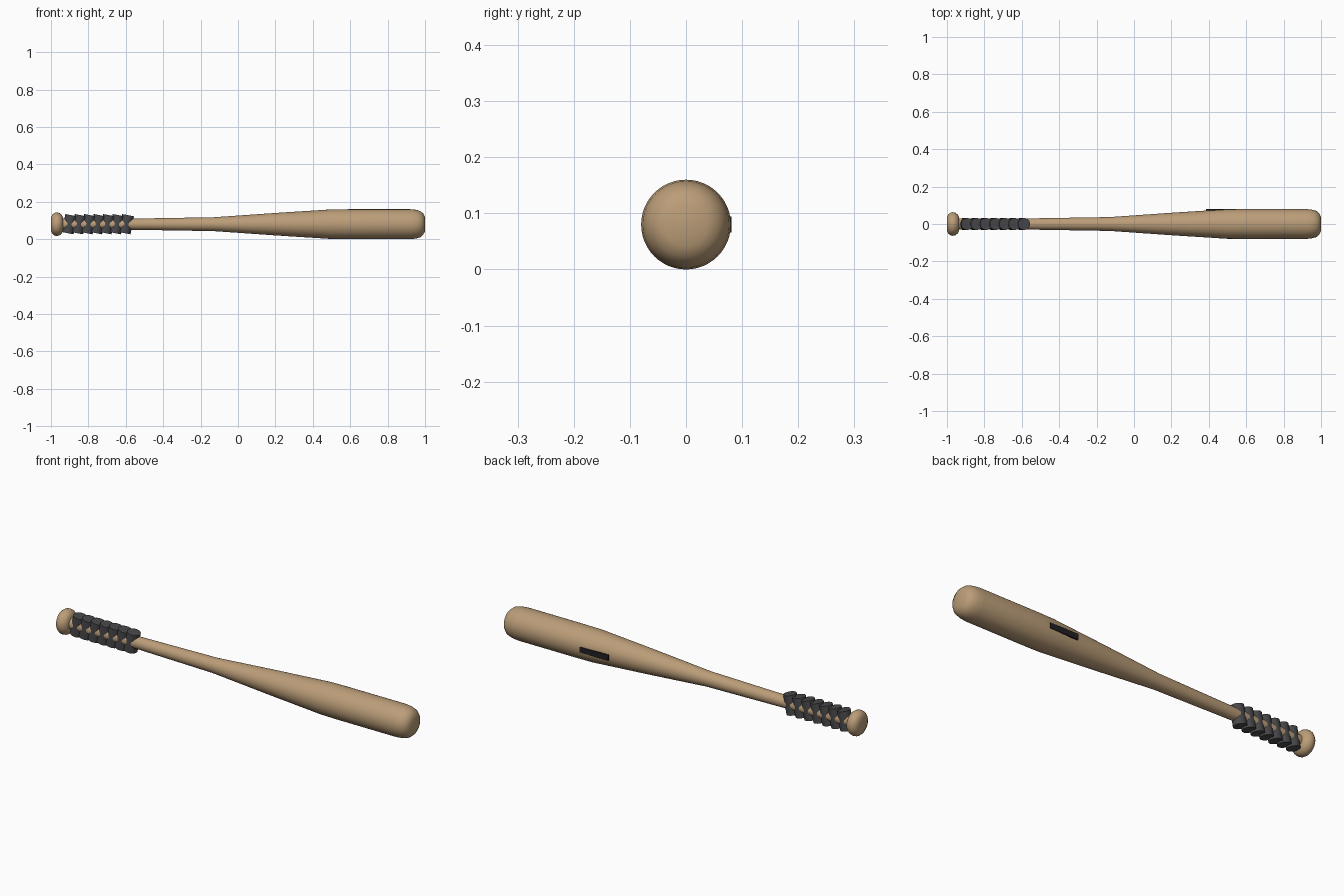
import bpy, bmesh, math
from mathutils import Matrix, Vector

cube = bpy.data.objects.get("Cube")
if cube:
    bpy.data.objects.remove(cube, do_unlink=True)

AXIS_Z = 0.08


def material(name, rgb):
    mat = bpy.data.materials.new(name)
    mat.use_nodes = True
    color = (*rgb, 1.0)
    mat.diffuse_color = color
    bsdf = mat.node_tree.nodes["Principled BSDF"]
    bsdf.inputs["Base Color"].default_value = color
    bsdf.inputs["Roughness"].default_value = 0.6
    return mat


def finish(name, bm, mat, smooth=True):
    bmesh.ops.recalc_face_normals(bm, faces=bm.faces)
    mesh = bpy.data.meshes.new(name)
    bm.to_mesh(mesh)
    bm.free()
    mesh.materials.append(mat)
    obj = bpy.data.objects.new(name, mesh)
    bpy.context.collection.objects.link(obj)
    if smooth:
        bpy.ops.object.select_all(action="DESELECT")
        obj.select_set(True)
        bpy.context.view_layer.objects.active = obj
        bpy.ops.object.shade_smooth_by_angle(angle=math.radians(40))
    return obj


def lathe(name, profile, mat, sides=48):
    """Spin (x, radius) points around the long axis."""
    bm = bmesh.new()
    verts = [bm.verts.new((x, 0, AXIS_Z + r)) for x, r in profile]
    edges = [bm.edges.new(pair) for pair in zip(verts, verts[1:])]
    bmesh.ops.spin(bm, geom=verts + edges, cent=(0, 0, AXIS_Z), axis=(1, 0, 0),
                   angle=math.tau, steps=sides, use_duplicate=False)
    bmesh.ops.remove_doubles(bm, verts=bm.verts, dist=0.0001)
    return finish(name, bm, mat)


wood = material("light wood", (0.50, 0.34, 0.19))
grip = material("dark grey grip", (0.065, 0.065, 0.07))
black = material("black plate", (0.015, 0.015, 0.017))

# Handle and barrel in one turned piece
lathe("bat_body", [(-0.95, 0), (-0.95, 0.03), (-0.55, 0.03), (-0.13, 0.037),
                   (0.2, 0.06), (0.5, 0.079), (0.6, 0.08), (0.92, 0.08),
                   (0.95, 0.077), (0.975, 0.07), (0.99, 0.057),
                   (1, 0.038), (1, 0)], wood)

# Rounded knob at the end of the handle
lathe("knob", [(-1, 0), (-1, 0.036), (-0.992, 0.052), (-0.98, 0.061),
               (-0.968, 0.063), (-0.955, 0.06), (-0.943, 0.051),
               (-0.935, 0.036), (-0.935, 0)], wood)

# Overlapping grip pieces, all leaning the same way
WRAPS, FIRST, LAST = 7, -0.901, -0.597
for i in range(WRAPS):
    x = FIRST + (LAST - FIRST) * i / (WRAPS - 1)
    bm = bmesh.new()
    place = Matrix.Translation(Vector((x, 0, AXIS_Z))) @ Matrix.Rotation(0.19, 4, "Y")
    bmesh.ops.create_cone(bm, cap_ends=True, segments=32, radius1=0.032,
                          radius2=0.032, depth=0.098, matrix=place)
    finish(f"grip_wrap_{i + 1}", bm, grip)

# Thin blank plate on the back of the barrel
bm = bmesh.new()
place = Matrix.Translation(Vector((0.465, 0.077, AXIS_Z))) @ Matrix.Diagonal((0.16, 0.008, 0.028, 1))
bmesh.ops.create_cube(bm, size=1, matrix=place)
finish("back_plate", bm, black, smooth=False)
